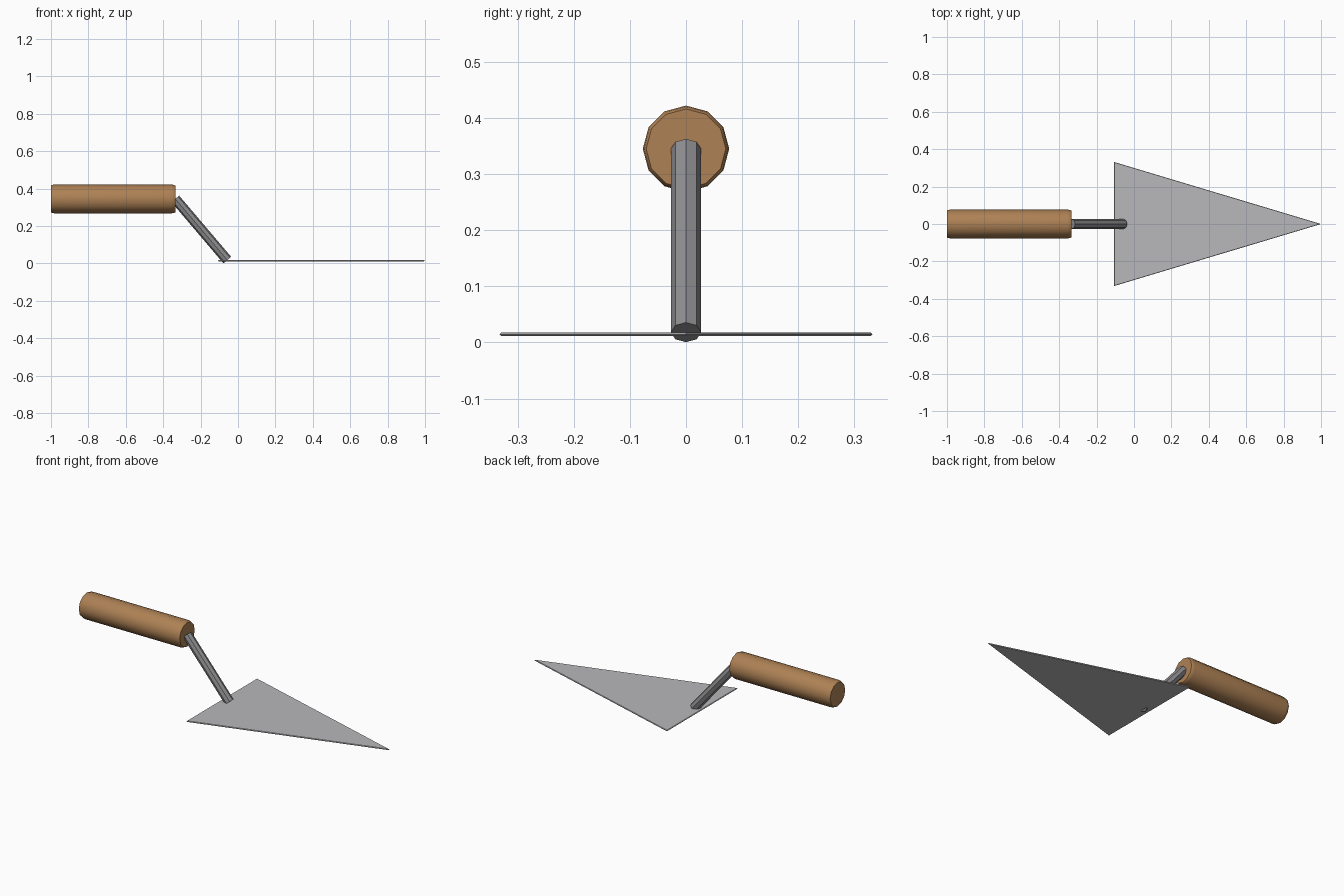
import bpy
import bmesh
from math import pi, radians
from mathutils import Matrix, Vector

cube = bpy.data.objects.get("Cube")
if cube:
    bpy.data.objects.remove(cube, do_unlink=True)


def material(name, rgb, metallic=0.0):
    mat = bpy.data.materials.new(name)
    mat.use_nodes = True
    mat.diffuse_color = (*rgb, 1)
    shader = mat.node_tree.nodes["Principled BSDF"]
    shader.inputs["Base Color"].default_value = (*rgb, 1)
    return mat


def loft(name, rings, mat):
    """Bridge equal-sized closed rings of points and cap both ends."""
    bm = bmesh.new()
    loops = [[bm.verts.new(p) for p in ring] for ring in rings]
    count = len(loops[0])
    for low, high in zip(loops, loops[1:]):
        for i in range(count):
            j = (i + 1) % count
            bm.faces.new((low[i], low[j], high[j], high[i]))
    bm.faces.new(loops[0][::-1])
    bm.faces.new(loops[-1])
    bmesh.ops.recalc_face_normals(bm, faces=bm.faces[:])
    mesh = bpy.data.meshes.new(name)
    bm.to_mesh(mesh)
    bm.free()
    obj = bpy.data.objects.new(name, mesh)
    bpy.context.collection.objects.link(obj)
    mesh.materials.append(mat)
    return obj


def rod_rings(start, end, sides, profile):
    """Rings along a straight axis; profile holds (distance, radius) pairs."""
    axis = (end - start).normalized()
    side = Vector((0, 1, 0))
    return [[start + axis * d + (Matrix.Rotation(2 * pi * i / sides, 3, axis) @ side) * r
             for i in range(sides)] for d, r in profile]


wood = material("brown wood", (0.42, 0.22, 0.09))
blade_steel = material("light steel", (0.48, 0.48, 0.50))
shank_steel = material("dark steel", (0.27, 0.27, 0.28))

# Wooden grip with softened ends
grip_back = Vector((-1, 0, 0.345))
grip_front = Vector((-0.335, 0, 0.345))
length = (grip_front - grip_back).length
handle = loft("handle", rod_rings(grip_back, grip_front, 12, [
    (0, 0.071), (0.006, 0.075), (0.02, 0.077),
    (length - 0.02, 0.077), (length - 0.006, 0.075), (length, 0.071)]), wood)
bpy.context.view_layer.objects.active = handle
handle.select_set(True)
bpy.ops.object.shade_smooth_by_angle(angle=radians(35))

# Slanted octagonal shank from the grip down through the blade
foot = Vector((-0.057, 0, 0.018))
span = (foot - grip_front).length
loft("shank", rod_rings(grip_front, foot, 8, [(0, 0.027), (span, 0.027)]), shank_steel)

# Thin pointed blade with chamfered edges
outline = [(-0.108, -0.332), (1, 0), (-0.108, 0.332)]
center_x = sum(x for x, y in outline) / 3
layers = [(0.011, 0.99), (0.0145, 1), (0.018, 0.99)]
loft("blade", [[(center_x + (x - center_x) * s, y * s, z) for x, y in outline]
               for z, s in layers], blade_steel)
